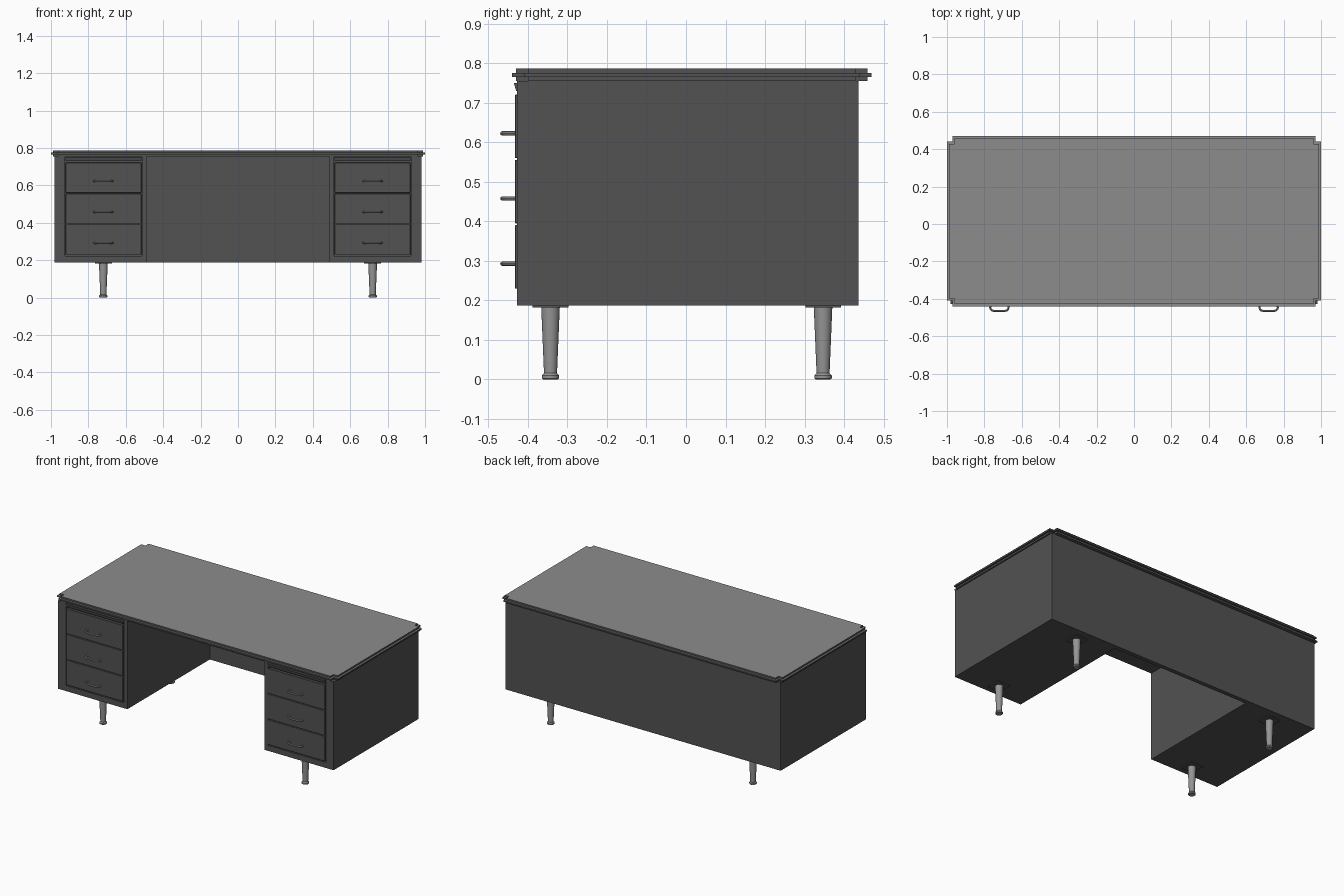
import bpy, bmesh, math
from mathutils import Matrix

if "Cube" in bpy.data.objects:
    bpy.data.objects.remove(bpy.data.objects["Cube"])


def material(name, v):
    m = bpy.data.materials.new(name)
    m.diffuse_color = (*v, 1)
    m.use_nodes = True
    m.node_tree.nodes["Principled BSDF"].inputs["Base Color"].default_value = m.diffuse_color
    return m


BODY = material("dark grey steel", (0.085, 0.085, 0.085))
TOP = material("grey laminate", (0.27, 0.262, 0.268))
METAL = material("brushed metal", (0.30, 0.30, 0.30))


def finish(name, bm, *mats, smooth=False):
    bmesh.ops.recalc_face_normals(bm, faces=bm.faces)
    me = bpy.data.meshes.new(name)
    bm.to_mesh(me)
    bm.free()
    for m in mats:
        me.materials.append(m)
    ob = bpy.data.objects.new(name, me)
    bpy.context.collection.objects.link(ob)
    if smooth:
        shade(ob)
    return ob


def shade(ob):
    bpy.ops.object.select_all(action='DESELECT')
    ob.select_set(True)
    bpy.context.view_layer.objects.active = ob
    bpy.ops.object.shade_smooth_by_angle(angle=math.radians(35))


def box_bm(x0, x1, y0, y1, z0, z1):
    bm = bmesh.new()
    mat = Matrix.Translation(((x0 + x1) / 2, (y0 + y1) / 2, (z0 + z1) / 2)) @ \
        Matrix.Diagonal((x1 - x0, y1 - y0, z1 - z0, 1))
    bmesh.ops.create_cube(bm, size=1, matrix=mat)
    return bm


def box(name, *dims, mat=BODY, bevel=0.0):
    bm = box_bm(*dims)
    if bevel:
        bmesh.ops.bevel(bm, geom=bm.edges[:], offset=bevel, segments=1, affect='EDGES')
    return finish(name, bm, mat)


def prism(name, pts, vec, mat):
    bm = bmesh.new()
    f = bm.faces.new([bm.verts.new(p) for p in pts])
    r = bmesh.ops.extrude_face_region(bm, geom=[f])
    bmesh.ops.translate(bm, vec=vec, verts=[v for v in r['geom'] if isinstance(v, bmesh.types.BMVert)])
    return finish(name, bm, mat)


def lathe(name, profile, x, y, mat, n=24):
    bm = bmesh.new()
    rings = [[bm.verts.new((x + r * math.cos(2 * math.pi * i / n),
                            y + r * math.sin(2 * math.pi * i / n), z)) for i in range(n)]
             for r, z in profile]
    for a, b in zip(rings, rings[1:]):
        for i in range(n):
            bm.faces.new((a[i], a[(i + 1) % n], b[(i + 1) % n], b[i]))
    bm.faces.new(rings[0])
    bm.faces.new(rings[-1])
    return finish(name, bm, mat, smooth=True)


# Desk body: C-shaped plan with knee space and shallow drawer recesses
half = [(0.488, 0.41), (0.488, -0.428), (0.513, -0.428), (0.513, -0.415),
        (0.925, -0.415), (0.925, -0.428), (0.98, -0.428), (0.98, 0.437)]
plan = half + [(-x, y) for x, y in reversed(half)]
prism("desk_body", [(x, y, 0.187) for x, y in plan], (0, 0, 0.569), BODY)

# Desk top: rounded corners and edge, lighter upper surface
bm = box_bm(-1, 1, -0.44, 0.47, 0.755, 0.787)
upright = [e for e in bm.edges if abs(e.verts[0].co.z - e.verts[1].co.z) > 0.01]
bmesh.ops.bevel(bm, geom=upright, offset=0.03, segments=6, affect='EDGES')
rim = [e for e in bm.edges if abs(e.verts[0].co.z - e.verts[1].co.z) < 0.001]
bmesh.ops.bevel(bm, geom=rim, offset=0.011, segments=4, affect='EDGES')
bm.normal_update()
for f in bm.faces:
    f.material_index = 1 if f.normal.z > 0.9 else 0
finish("desk_top", bm, BODY, TOP, smooth=True)

for s, side in ((-1, "left"), (1, "right")):
    a, b = sorted((s * 0.513, s * 0.925))
    cx = s * 0.72
    # Rail below the drawers
    box(side + "_bottom_rail", a, b, -0.428, -0.414, 0.187, 0.222)
    # Pull-out writing slide under the top
    prism(side + "_writing_slide",
          [(a + 0.003, y, z) for y, z in ((-0.414, 0.73), (-0.430, 0.73), (-0.436, 0.751), (-0.414, 0.751))],
          (b - a - 0.006, 0, 0), BODY)
    for i in range(3):
        # Drawer front
        z1 = 0.721 - i * 0.165
        box(f"{side}_drawer_{i + 1}", a + 0.004, b - 0.004, -0.433, -0.414, z1 - 0.161, z1, bevel=0.0015)
        # Bow handle
        cu = bpy.data.curves.new("handle", 'CURVE')
        cu.dimensions = '3D'
        cu.bevel_depth = 0.0055
        cu.bevel_resolution = 2
        cu.use_fill_caps = True
        sp = cu.splines.new('POLY')
        bow = [(0.046, -0.43), (0.049, -0.446), (0.047, -0.455), (0.040, -0.462), (0.028, -0.465)]
        path = [(-x, y) for x, y in bow] + bow[::-1]
        sp.points.add(len(path) - 1)
        for p, (x, y) in zip(sp.points, path):
            p.co = (cx + x, y, 0.623 - i * 0.165, 1)
        ob = bpy.data.objects.new(f"{side}_handle_{i + 1}", cu)
        bpy.context.collection.objects.link(ob)
        cu.materials.append(METAL)
        bpy.ops.object.select_all(action='DESELECT')
        ob.select_set(True)
        bpy.context.view_layer.objects.active = ob
        bpy.ops.object.convert(target='MESH')
        shade(bpy.context.view_layer.objects.active)
    # Legs with mounting plates
    for y, end in ((-0.343, "front"), (0.347, "back")):
        box(f"{end}_{side}_leg_plate", cx - 0.045, cx + 0.045, y - 0.045, y + 0.045, 0.182, 0.188, mat=BODY)
        lathe(f"{end}_{side}_leg",
              [(0.018, 0), (0.022, 0.003), (0.022, 0.010), (0.018, 0.014),
               (0.0165, 0.016), (0.0235, 0.184)], cx, y, METAL)
